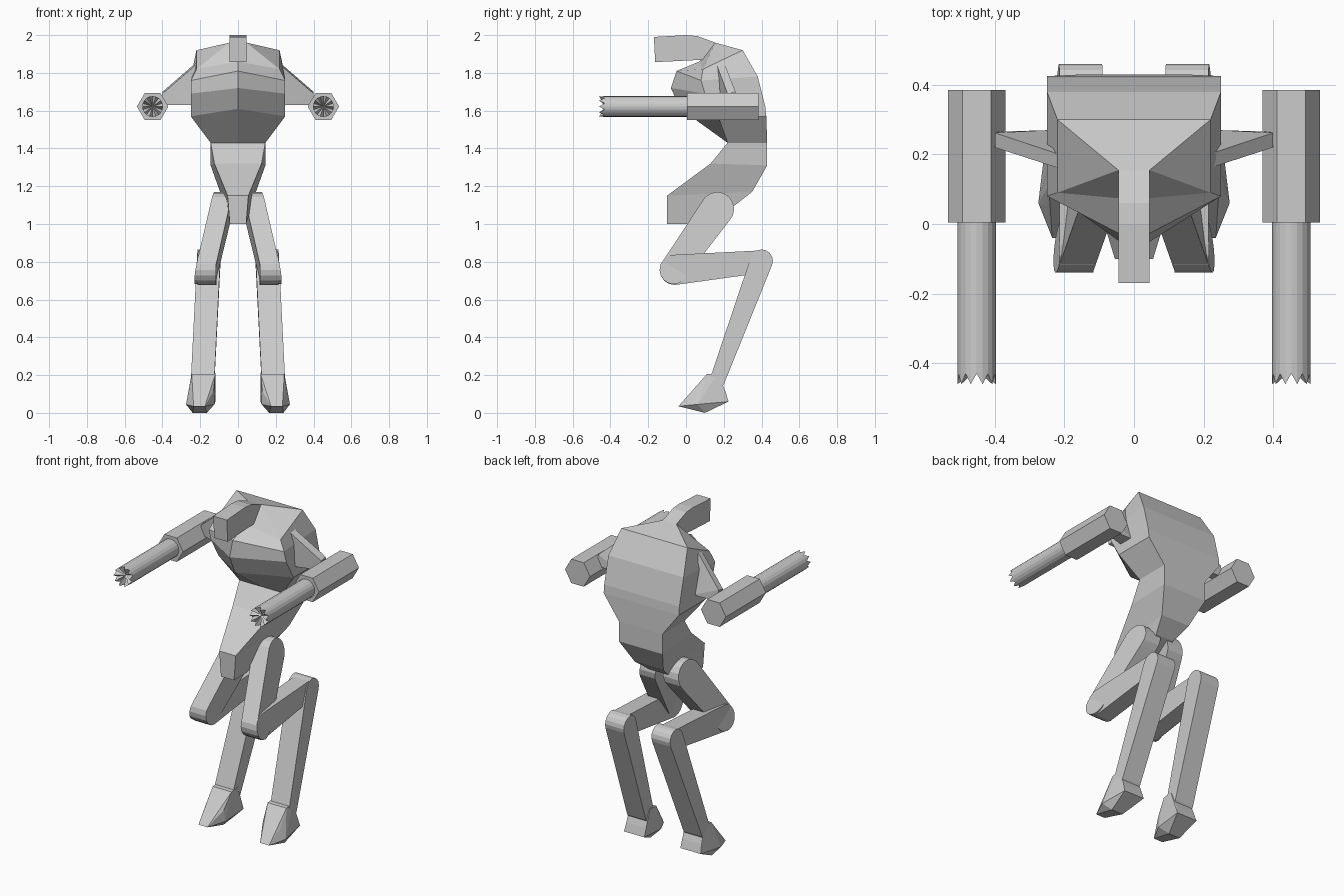
import bpy, bmesh
from math import sin, cos, pi

if "Cube" in bpy.data.objects:
    bpy.data.objects.remove(bpy.data.objects["Cube"])


def finish(name, bm, mirror=False):
    bmesh.ops.recalc_face_normals(bm, faces=bm.faces)
    me = bpy.data.meshes.new(name)
    bm.to_mesh(me)
    bm.free()
    ob = bpy.data.objects.new(name, me)
    bpy.context.collection.objects.link(ob)
    if mirror:
        ob.modifiers.new("mirror", 'MIRROR')
    return ob


def hull(name, points, mirror=False):
    """Convex solid around a few points."""
    bm = bmesh.new()
    vs = [bm.verts.new(p) for p in points]
    r = bmesh.ops.convex_hull(bm, input=vs)
    junk = {v for v in r["geom_interior"] + r["geom_unused"]
            if isinstance(v, bmesh.types.BMVert)}
    bmesh.ops.delete(bm, geom=list(junk), context='VERTS')
    bmesh.ops.dissolve_limit(bm, angle_limit=0.01, verts=bm.verts, edges=bm.edges)
    return finish(name, bm, mirror)


def limb(name, a, b, ra, rb, half):
    """Flat-sided link with rounded ends; a and b are joint centres."""
    ay, az, by, bz = a[1], a[2], b[1], b[2]
    length2 = (by - ay) ** 2 + (bz - az) ** 2
    pts = []
    for cy, cz, r in ((ay, az, ra), (by, bz, rb)):
        for i in range(16):
            y, z = cy + r * cos(i * pi / 8), cz + r * sin(i * pi / 8)
            t = ((y - ay) * (by - ay) + (z - az) * (bz - az)) / length2
            x = a[0] + (b[0] - a[0]) * t
            pts += [(x - half, y, z), (x + half, y, z)]
    return hull(name, pts, True)


# Torso: five-sided rings (back pair, side pair, front ridge) from shoulders to pelvis
# each: back x,y,z / side x,y,z / ridge y,z
rings = [
    ((.22, .30, 1.92), (.22, .09, 1.82), (.07, 1.86)),
    ((.25, .38, 1.78), (.25, .08, 1.76), (-.05, 1.81)),
    ((.25, .42, 1.62), (.25, .10, 1.69), (-.08, 1.72)),
    ((.25, .425, 1.57), (.25, .17, 1.57), (-.03, 1.61)),
    ((.145, .43, 1.43), (.145, .22, 1.43), (.22, 1.43)),
    ((.145, .43, 1.31), (.125, .13, 1.32), (.13, 1.32)),
    ((.095, .35, 1.17), (.055, -.10, 1.15), (-.10, 1.15)),
    ((.06, .26, 1.10), (.043, -.10, 1.00), (-.10, 1.00)),
]
bm = bmesh.new()
loops = []
for (bx, by, bz), (sx, sy, sz), (fy, fz) in rings:
    loops.append([bm.verts.new(p) for p in (
        (-bx, by, bz), (bx, by, bz), (sx, sy, sz), (0, fy, fz), (-sx, sy, sz))])
for lo, hi in zip(loops, loops[1:]):
    for i in range(5):
        j = (i + 1) % 5
        bm.faces.new((lo[i], lo[j], hi[j], hi[i]))
nl, nr = [bm.verts.new((x, .155, 1.96)) for x in (-.045, .045)]
bl, br, sr, fc, sl = loops[0]
for f in ((bl, br, nr, nl), (br, sr, nr), (bl, nl, sl), (sr, fc, nr), (sl, nl, fc), (nl, nr, fc)):
    bm.faces.new(f)
bl, br, sr, fc, sl = loops[-1]
hl, hr = [bm.verts.new((x, .02, 1.00)) for x in (-.043, .043)]
for f in ((bl, br, hr, hl), (br, sr, hr), (bl, hl, sl), (hl, hr, sr, fc, sl)):
    bm.faces.new(f)
finish("torso", bm)

# Head and neck
X = (-.045, .045)
hull("head", [(x, y, z) for x in X for y, z in (
    (-.17, 1.99), (-.163, 1.857), (.03, 1.868), (.06, 1.868), (.0, 2.0), (.06, 1.995))])
hull("neck", [(x, y, z) for x in X for y, z in (
    (.06, 1.995), (.05, 1.868), (.155, 1.96), (.12, 1.87))])

# Shoulder plates
hull("shoulder", [
    (.215, .16, 1.85), (.215, .20, 1.86), (.40, .22, 1.69), (.40, .262, 1.70),
    (.40, .225, 1.63), (.40, .265, 1.63), (.235, .18, 1.63), (.235, .27, 1.63)], True)

# Gun arms: hexagonal housing
GX, GZ = .452, 1.622
hull("gun_housing", [(GX + .083 * cos(i * pi / 3), y, GZ + .083 * sin(i * pi / 3))
                     for i in range(6) for y in (.005, .385)], True)

# Barrels with a jagged, hollowed muzzle
bm = bmesh.new()
N = 20
rear, tip = [], []
for i in range(N):
    x, z = GX + .055 * cos(2 * pi * i / N), GZ + .055 * sin(2 * pi * i / N)
    rear.append(bm.verts.new((x, .01, z)))
    tip.append(bm.verts.new((x, -.46 if i % 2 == 0 else -.43, z)))
core = bm.verts.new((GX, -.42, GZ))
for i in range(N):
    j = (i + 1) % N
    bm.faces.new((rear[i], rear[j], tip[j], tip[i]))
    bm.faces.new((tip[i], tip[j], core))
bm.faces.new(rear)
finish("gun_barrel", bm, True)

# Legs: thigh, middle link, shin
limb("thigh", (.088, .165, 1.08), (.165, -.065, .757), .09, .075, .052)
limb("middle_leg", (.165, -.06, .757), (.16, .395, .80), .08, .06, .05)
limb("shin", (.155, .40, .805), (.187, .165, .17), .06, .04, .062)

# Feet
hull("foot", [
    (.12, .11, .205), (.245, .11, .205), (.12, .17, .21), (.245, .17, .21),
    (.12, .225, .06), (.255, .225, .06), (.125, .21, .11), (.25, .21, .11),
    (.125, .06, .045), (.275, .06, .045), (.13, .05, .115), (.25, .05, .115),
    (.175, -.04, .035), (.235, -.04, .035), (.165, .10, .0), (.24, .10, .0)], True)
